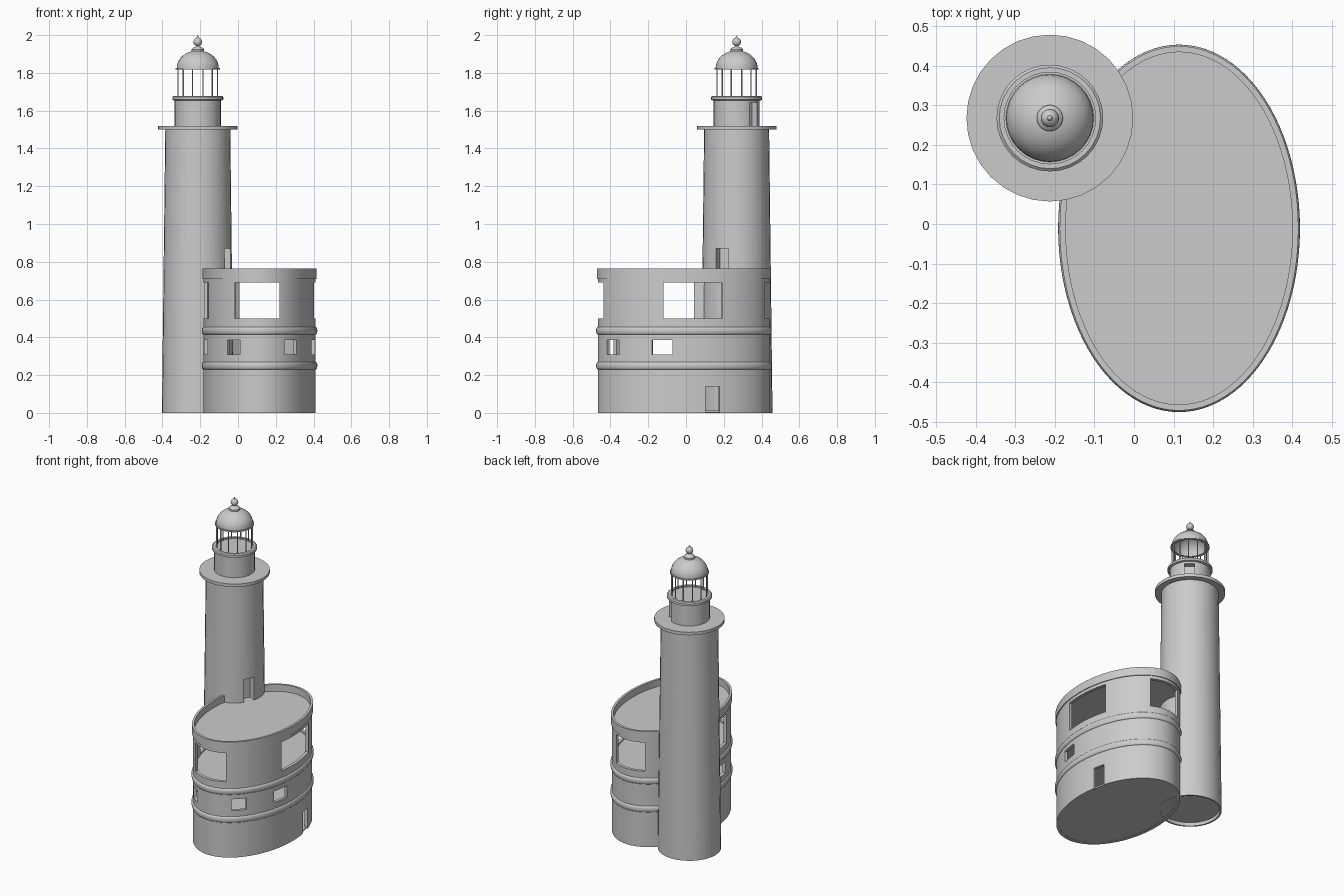
import bpy, bmesh, math
from mathutils import Matrix, Vector

cube = bpy.data.objects.get("Cube")
if cube:
    bpy.data.objects.remove(cube)

stone = bpy.data.materials.new("pale_grey_stone")
stone.use_nodes = True
GREY = (0.6, 0.6, 0.6, 1)
stone.diffuse_color = GREY
stone.node_tree.nodes["Principled BSDF"].inputs["Base Color"].default_value = GREY

TOWER = Vector((-0.213, 0.268, 0))
HALL = Vector((0.114, -0.011, 0))
A, B = 0.297, 0.456          # half axes of the oval hall


def finish(name, bm):
    bmesh.ops.remove_doubles(bm, verts=bm.verts, dist=1e-5)
    bmesh.ops.recalc_face_normals(bm, faces=bm.faces)
    mesh = bpy.data.meshes.new(name)
    bm.to_mesh(mesh)
    bm.free()
    mesh.materials.append(stone)
    obj = bpy.data.objects.new(name, mesh)
    bpy.context.collection.objects.link(obj)
    return obj


def smooth(obj):
    bpy.ops.object.select_all(action='DESELECT')
    obj.select_set(True)
    bpy.context.view_layer.objects.active = obj
    bpy.ops.object.shade_smooth_by_angle(angle=math.radians(35))


def lathe(name, profile, centre, rx=0, ry=0, seg=32, closed=False):
    """Sweep (offset, z) points round a circle or an oval."""
    bm = bmesh.new()
    rings = []
    for off, z in profile:
        rings.append([bm.verts.new((centre.x + (rx + off) * math.cos(math.tau * i / seg),
                                    centre.y + (ry + off) * math.sin(math.tau * i / seg), z))
                      for i in range(seg)])
    pairs = list(zip(rings, rings[1:]))
    if closed:
        pairs.append((rings[-1], rings[0]))
    for low, high in pairs:
        for i in range(seg):
            j = (i + 1) % seg
            bm.faces.new((low[i], low[j], high[j], high[i]))
    if not closed:
        for ring in (rings[0], rings[-1]):
            if (ring[0].co - ring[seg // 2].co).length > 1e-4:
                bm.faces.new(ring)
    return finish(name, bm)


def cut(obj, spot, angle, width, z0, z1, depth=0.2):
    """Cut a box-shaped opening that faces the given angle."""
    bm = bmesh.new()
    bmesh.ops.create_cube(bm, size=1)
    place = (Matrix.Translation((spot[0], spot[1], (z0 + z1) / 2))
             @ Matrix.Rotation(angle, 4, 'Z')
             @ Matrix.Diagonal((depth, width, z1 - z0, 1)))
    bm.transform(place)
    cutter = finish("cutter", bm)
    cutter.hide_render = True
    mod = obj.modifiers.new("opening", 'BOOLEAN')
    mod.operation = 'DIFFERENCE'
    mod.solver = 'EXACT'
    mod.object = cutter
    bpy.context.view_layer.objects.active = obj
    bpy.ops.object.modifier_apply(modifier=mod.name)
    bpy.data.objects.remove(cutter)


def cut_hall(obj, degrees, width, z0, z1):
    t = math.radians(degrees)
    spot = (HALL.x + A * math.cos(t), HALL.y + B * math.sin(t))
    cut(obj, spot, math.atan2(math.sin(t) / B, math.cos(t) / A), width, z0, z1)


# Oval hall wall with two rounded bands and a parapet
outer = [(0, 0)]
for band in (0.25, 0.435):
    for k in range(9):
        s = math.pi * k / 8
        outer.append((0.009 * math.sin(s), band - 0.02 * math.cos(s)))
outer += [(0, 0.71), (0.005, 0.71), (0.005, 0.765), (-0.01, 0.765),
          (-0.01, 0.71), (-0.02, 0.71), (-0.02, 0)]
hall = lathe("hall_wall", outer, HALL, A, B, 96, closed=True)

# Large upper windows
for deg, width in ((-93, 0.235), (6, 0.31), (188.6, 0.24), (90, 0.21)):
    cut_hall(hall, deg, width, 0.5, 0.69)
# Small middle windows
for deg, width in ((-118, 0.085), (-56, 0.09), (-14.5, 0.11), (194.5, 0.11)):
    cut_hall(hall, deg, width, 0.31, 0.385)
# Ground door
cut_hall(hall, 19.4, 0.075, -0.01, 0.14)
smooth(hall)

# Hall floors and roof
for name, z0, z1 in (("ground_floor", 0.002, 0.012), ("middle_floor", 0.28, 0.295),
                     ("upper_floor", 0.475, 0.49), ("hall_roof", 0.7, 0.72)):
    smooth(lathe(name, [(-0.009, z0), (-0.009, z1)], HALL, A, B, 96))

# Tapered tower with a hollow foot and a doorway to the roof
tower = lathe("tower_shaft", [(0.176, 0.02), (0.18, 0), (0.19, 0), (0.172, 1.505)], TOWER)
a = math.radians(-26)
cut(tower, (TOWER.x + 0.18 * math.cos(a), TOWER.y + 0.18 * math.sin(a)), a,
    0.07, 0.72, 0.87, 0.1)
smooth(tower)

smooth(lathe("gallery_deck", [(0.211, 1.5), (0.211, 1.52)], TOWER))

# Watch room with its doorway
room = lathe("watch_room", [(0.122, 1.515), (0.122, 1.66)], TOWER)
a = math.radians(48)
cut(room, (TOWER.x + 0.122 * math.cos(a), TOWER.y + 0.122 * math.sin(a)), a,
    0.06, 1.52, 1.642, 0.08)
smooth(room)

smooth(lathe("lantern_base", [(0.128, 1.655), (0.135, 1.658), (0.135, 1.672),
                              (0.128, 1.678), (0.112, 1.678), (0.112, 1.67)], TOWER))

# Lantern posts
bm = bmesh.new()
for i in range(12):
    a = math.tau * (i + 0.5) / 12
    bmesh.ops.create_cone(
        bm, cap_ends=True, segments=8, radius1=0.0035, radius2=0.0035, depth=0.156,
        matrix=Matrix.Translation(TOWER + Vector((0.108 * math.cos(a),
                                                  0.108 * math.sin(a), 1.748))))
smooth(finish("lantern_posts", bm))

# Hollow dome with a rim
dome = [(0.117, 1.818), (0.117, 1.826)]
steps = 10
for k in range(steps + 1):
    s = math.pi / 2 * k / steps
    dome.append((0.111 * math.cos(s), 1.826 + 0.093 * math.sin(s)))
for k in range(steps, -1, -1):
    s = math.pi / 2 * k / steps
    dome.append((0.1 * math.cos(s), 1.818 + 0.088 * math.sin(s)))
smooth(lathe("lantern_dome", dome, TOWER, closed=True))

# Finial: collar, ball and tip
finial = [(0.033, 1.905), (0.033, 1.925), (0.028, 1.932), (0.012, 1.938)]
for k in range(1, 10):
    s = math.pi * (k / 10 - 0.5)
    finial.append((0.023 * math.cos(s), 1.964 + 0.023 * math.sin(s)))
finial += [(0.005, 1.99), (0, 2)]
smooth(lathe("finial", finial, TOWER))
